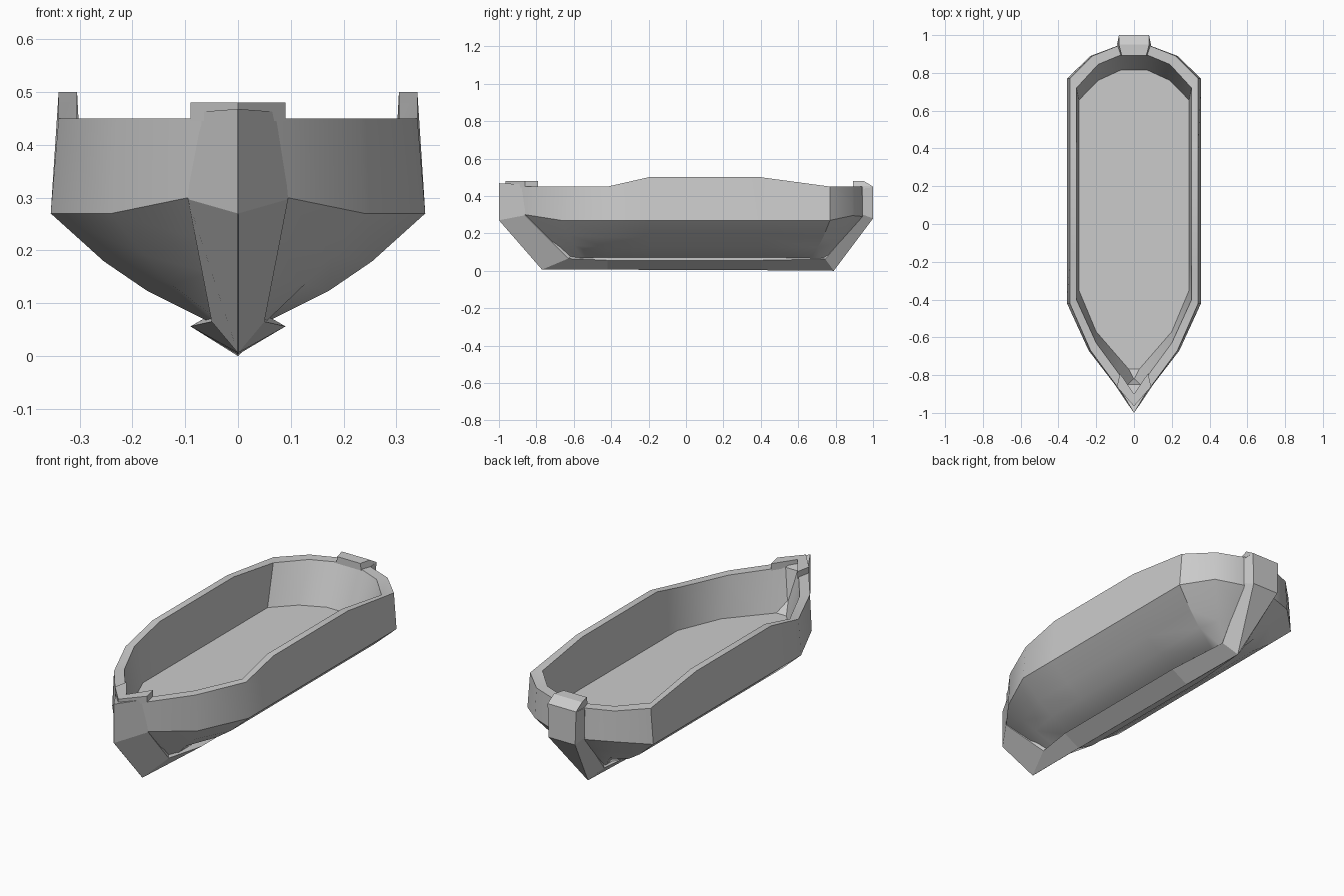
import bpy, bmesh
from math import radians

if "Cube" in bpy.data.objects:
    bpy.data.objects.remove(bpy.data.objects["Cube"])


def finish(bm, name, smooth=None):
    bmesh.ops.remove_doubles(bm, verts=bm.verts, dist=1e-5)
    bmesh.ops.recalc_face_normals(bm, faces=bm.faces)
    mesh = bpy.data.meshes.new(name)
    bm.to_mesh(mesh)
    bm.free()
    ob = bpy.data.objects.new(name, mesh)
    bpy.context.collection.objects.link(ob)
    if smooth:
        bpy.ops.object.select_all(action='DESELECT')
        ob.select_set(True)
        bpy.context.view_layer.objects.active = ob
        bpy.ops.object.shade_smooth_by_angle(angle=radians(smooth))
    return ob


def loft(rings, name, smooth=None):
    """Skin closed rings of equal length and cap both ends."""
    bm = bmesh.new()
    rows = [[bm.verts.new(p) for p in r] for r in rings]
    n = len(rows[0])
    for a, b in zip(rows, rows[1:]):
        for i in range(n):
            j = (i + 1) % n
            bm.faces.new((a[i], a[j], b[j], b[i]))
    bm.faces.new(rows[0])
    bm.faces.new(rows[-1])
    return finish(bm, name, smooth)


def mirrored(half):
    """Close a half outline that starts and ends on x = 0."""
    return half + [(-x, y, z) for x, y, z in half[-2:0:-1]]


def with_z(xy, zs):
    return [(x, y, z) for (x, y), z in zip(xy, zs)]


# Half outlines from bow to stern
outer = [(0, -.96), (.09, -.86), (.23, -.67), (.34, -.42), (.34, -.2),
         (.34, .4), (.34, .77), (.22, .89), (.08, .945), (0, .95)]
inner = [(0, -.89), (.075, -.80), (.2, -.63), (.305, -.4), (.305, -.2),
         (.305, .4), (.305, .72), (.19, .845), (.07, .895), (0, .895)]
floor = [(0, -.80), (.07, -.72), (.2, -.57), (.292, -.35), (.292, -.2),
         (.292, .4), (.292, .655), (.19, .76), (.07, .815), (0, .815)]
bottom = [(0, -.66), (.03, -.64), (.05, -.55), (.05, -.42), (.05, -.2),
          (.05, .4), (.05, .66), (.05, .72), (.04, .75), (0, .75)]
rim_z = [.45] * 4 + [.5, .5] + [.45] * 4
chine_z = [.3, .3, .27, .27, .27, .27, .27, .295, .29, .29]
bulge = [0, 0, .01, .022, .022, .022, .022, .01, 0, 0]

chine = [(x * 1.044, y, z) for (x, y), z in zip(outer, chine_z)]
keel_line = with_z(bottom, [.062] * 10)


def between(t):
    return [tuple(a + (b - a) * t - (d if k == 2 else 0)
                  for k, (a, b) in enumerate(zip(p, q)))
            for p, q, d in zip(chine, keel_line, bulge)]


# Hull with hollow deck
rows = [with_z(floor, [.25] * 10), with_z(inner, rim_z), with_z(outer, rim_z),
        chine, between(.33), between(.6), keel_line]
loft([mirrored(r) for r in rows], "hull", 30)


# Keel, stem and stern post: one section swept from bow to stern
def section(edge, side, core):
    right = [edge, side, core]
    return right + [(-x, y, z) for x, y, z in reversed(right)]


e = .0005
loft([section((e, -1, .468), (.08, -.865, .462), (.07, -.85, .45)),
      section((e, -1, .27), (.095, -.86, .297), (.07, -.82, .30)),
      section((e, -.77, .006), (.05, -.63, .065), (.03, -.60, .09)),
      section((e, -.42, .006), (.09, -.42, .056), (.04, -.42, .085)),
      section((e, .40, .003), (.09, .40, .056), (.04, .40, .085)),
      section((e, .79, 0), (.06, .745, .062), (.03, .70, .09)),
      section((.075, 1, .28), (.09, .945, .30), (.07, .90, .31)),
      section((.08, 1, .45), (.09, .945, .45), (.07, .92, .45))],
     "keel_and_posts")

# Chevron cap hooked over the bow rim
cap = [(0, -.965), (.09, -.862), (.075, -.79), (0, -.90)]
loft([mirrored([(x, y, z) for x, y in cap]) for z in (.445, .48)], "bow_cap")

# Sloped cap over the stern rim
side = [(.892, .445, .07), (.892, .48, .065), (.95, .48, .08),
        (1, .45, .08), (.95, .44, .09)]
loft([[(s * w, y, z) for y, z, w in side] for s in (-1, 1)], "stern_cap")
